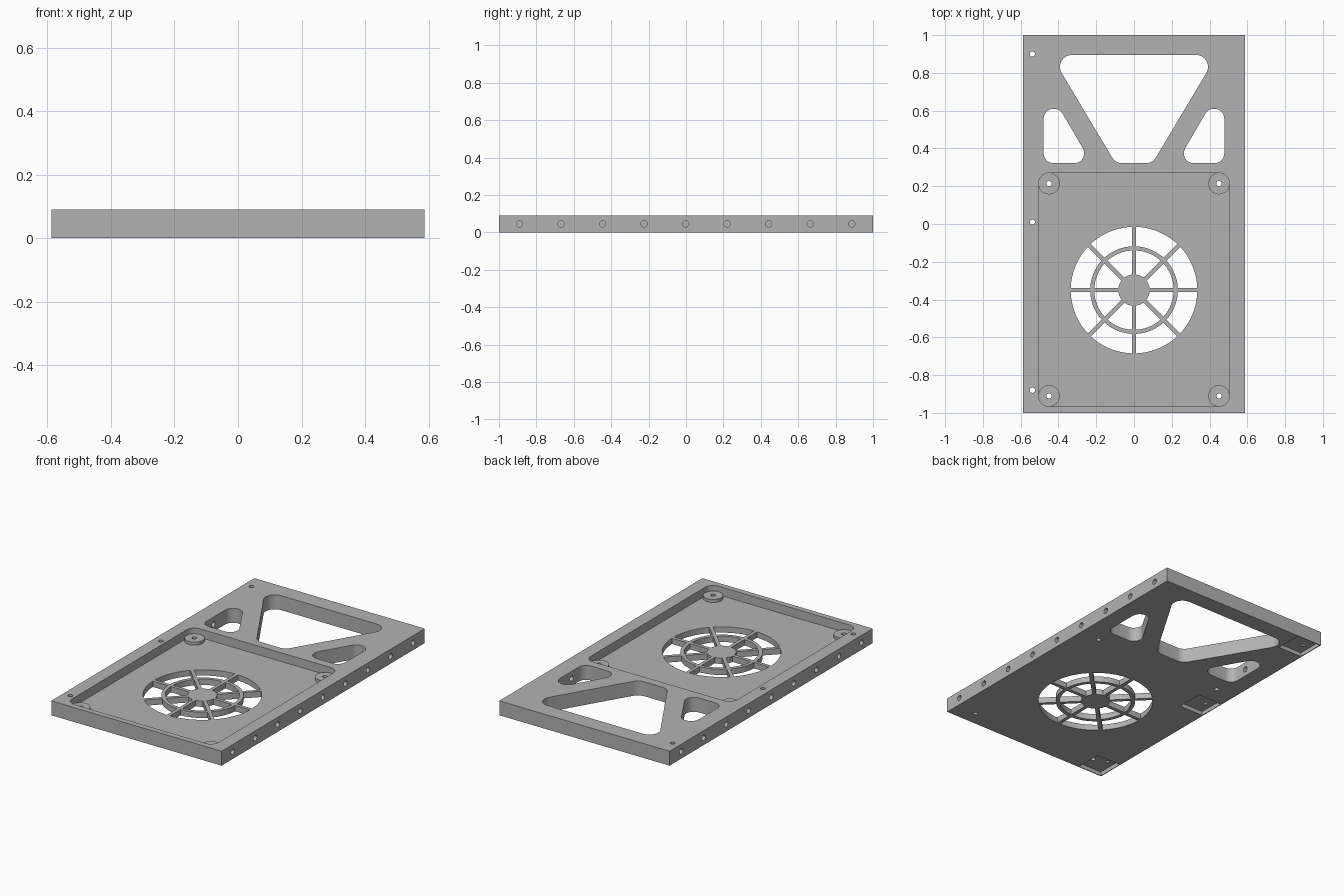
import bpy, bmesh
from math import pi, sin, cos, asin, tan
from mathutils import Vector, Matrix

if "Cube" in bpy.data.objects:
    bpy.data.objects.remove(bpy.data.objects["Cube"])

W, L, H = 0.587, 1.0, 0.09     # half width, half length, height
FLOOR, BOSS_TOP = 0.036, 0.055
FAN = Vector((0, -0.35))

grey = bpy.data.materials.new("plain grey")
grey.use_nodes = True
colour = (0.45, 0.45, 0.45, 1)
grey.diffuse_color = colour
grey.node_tree.nodes["Principled BSDF"].inputs["Base Color"].default_value = colour


def prism(bm, pts, z0, z1):
    """Extrude a flat outline between two heights."""
    face = bm.faces.new([bm.verts.new((p[0], p[1], z0)) for p in pts])
    top = bmesh.ops.extrude_face_region(bm, geom=[face])["geom"]
    bmesh.ops.translate(bm, vec=(0, 0, z1 - z0),
                        verts=[v for v in top if isinstance(v, bmesh.types.BMVert)])


def box(bm, x0, x1, y0, y1, z0, z1):
    prism(bm, [(x0, y0), (x1, y0), (x1, y1), (x0, y1)], z0, z1)


def rounded(corners, r, steps=8):
    """Outline with every corner filleted by radius r."""
    pts = [Vector(c) for c in corners]
    out = []
    for i, p in enumerate(pts):
        a = (pts[i - 1] - p).normalized()
        b = (pts[(i + 1) % len(pts)] - p).normalized()
        half = a.angle(b) / 2
        centre = p + (a + b).normalized() * (r / sin(half))
        start = p + a * (r / tan(half)) - centre
        end = p + b * (r / tan(half)) - centre
        sweep = start.angle_signed(end)
        for k in range(steps + 1):
            out.append(centre + Matrix.Rotation(-sweep * k / steps, 2) @ start)
    return out


def circle(c, r, n=32):
    return [(c[0] + r * cos(2 * pi * k / n), c[1] + r * sin(2 * pi * k / n)) for k in range(n)]


def sector(r0, r1, mid, bar=0.011, n=10):
    """Ring segment between two spokes of constant width."""
    pts = []
    for r, flip in ((r0, 1), (r1, -1)):
        h = pi / 8 - asin(bar / r)
        for k in range(n + 1):
            t = mid + flip * h * (2 * k / n - 1)
            pts.append((FAN.x + r * cos(t), FAN.y + r * sin(t)))
    return pts


def make(name, bm):
    bmesh.ops.recalc_face_normals(bm, faces=bm.faces)
    mesh = bpy.data.meshes.new(name)
    bm.to_mesh(mesh)
    bm.free()
    ob = bpy.data.objects.new(name, mesh)
    bpy.context.collection.objects.link(ob)
    return ob


def combine(target, bm, operation="DIFFERENCE"):
    """Apply a boolean to the target and discard the tool."""
    tool = make("cutter", bm)
    tool.hide_render = True
    mod = target.modifiers.new("cut", "BOOLEAN")
    mod.operation, mod.object, mod.solver = operation, tool, "EXACT"
    bpy.context.view_layer.update()
    result = bpy.data.meshes.new_from_object(
        target.evaluated_get(bpy.context.evaluated_depsgraph_get()))
    target.modifiers.clear()
    target.data = result
    bpy.data.objects.remove(tool)


# Slab
bm = bmesh.new()
box(bm, -W, W, -L, L, 0, H)
panel = make("panel", bm)

# Shallow tray
bm = bmesh.new()
prism(bm, rounded([(-0.505, -0.965), (0.505, -0.965), (0.505, 0.27), (-0.505, 0.27)], 0.055),
      FLOOR, H + 0.1)
combine(panel, bm)

# Screw bosses in the tray corners
bosses = [(x, y) for x in (-0.45, 0.45) for y in (-0.91, 0.214)]
bm = bmesh.new()
for c in bosses:
    prism(bm, circle(c, 0.057), FLOOR - 0.004, BOSS_TOP)
combine(panel, bm, "UNION")

# Cut-through openings and fan grille
bm = bmesh.new()
prism(bm, rounded([(-0.098, 0.322), (0.098, 0.322), (0.44, 0.895), (-0.44, 0.895)], 0.063), -0.1, 0.2)
for s in (-1, 1):
    prism(bm, rounded([(s * 0.478, 0.322), (s * 0.225, 0.322),
                       (s * 0.393, 0.61), (s * 0.478, 0.61)], 0.052), -0.1, 0.2)
for k in range(8):
    mid = (k + 0.5) * pi / 4
    prism(bm, sector(0.083, 0.21, mid), -0.1, 0.2)
    prism(bm, sector(0.232, 0.335, mid), -0.1, 0.2)
combine(panel, bm)

# Square pockets under the mounting edge
bm = bmesh.new()
for y in (-0.91, 0.012, 0.91):
    box(bm, -W + 0.005, -0.415, y - 0.085, y + 0.085, -0.1, 0.025)
combine(panel, bm)

# Vertical screw holes
bm = bmesh.new()
for c in bosses + [(-0.538, y) for y in (-0.88, 0.01, 0.9)]:
    prism(bm, circle(c, 0.014, 20), -0.1, 0.2)
combine(panel, bm)

# Row of holes along both long sides
bm = bmesh.new()
for s in (-1, 1):
    for k in range(9):
        y = -0.89 + k * 0.222
        depth = 0.13 if y > 0.3 else 0.072
        place = Matrix.Translation((s * W, y, H / 2)) @ Matrix.Rotation(pi / 2, 4, "Y")
        bmesh.ops.create_cone(bm, cap_ends=True, segments=20, radius1=0.017,
                              radius2=0.017, depth=2 * depth, matrix=place)
combine(panel, bm)

panel.data.materials.clear()
panel.data.materials.append(grey)
bpy.ops.object.select_all(action="DESELECT")
panel.select_set(True)
bpy.context.view_layer.objects.active = panel
bpy.ops.object.shade_smooth_by_angle(angle=pi / 6)
